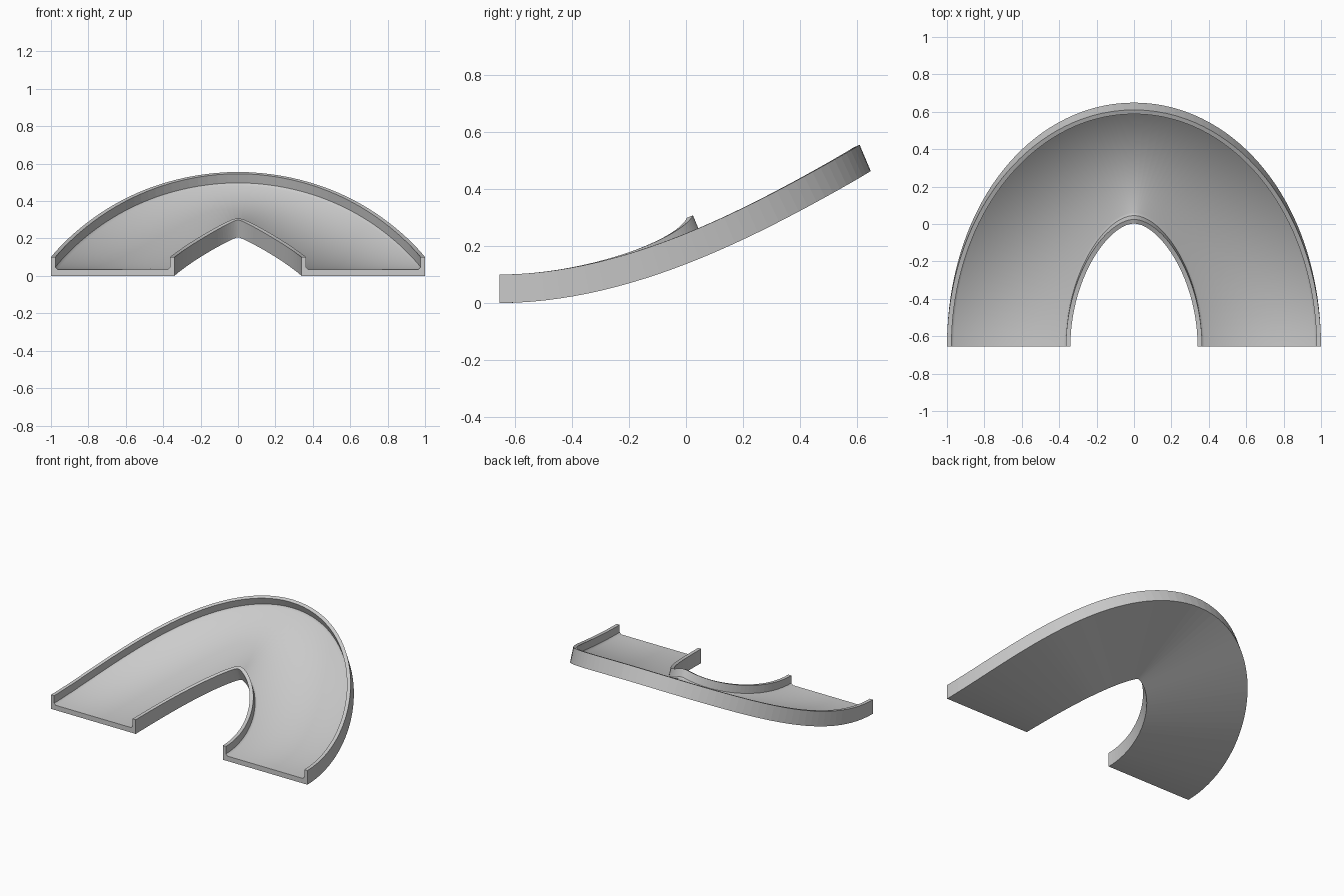
import bpy, bmesh, math
from mathutils import Vector, Quaternion

cube = bpy.data.objects.get("Cube")
if cube:
    bpy.data.objects.remove(cube, do_unlink=True)

SEGMENTS = 72
PATH_X, PATH_Y, START_Y = 0.67, 1.0, -0.655   # half-ellipse centre line
RISE, BANK = 0.335, math.radians(22.9)        # height and tilt at the bend
HALF, WALL_H, WALL_T = 0.33, 0.10, 0.024      # cross-section
FLOOR, FILLET = 0.035, 0.012

grey = bpy.data.materials.new("Light grey")
grey.use_nodes = True
grey.diffuse_color = (0.6, 0.6, 0.6, 1)
grey.node_tree.nodes["Principled BSDF"].inputs["Base Color"].default_value = grey.diffuse_color


def centre(t):
    """Point of the centre line and its ease-in, ease-out rise factor."""
    s = 1 - abs(1 - t / (math.pi / 2))
    ease = s * s * (3 - 2 * s)
    return Vector((PATH_X * math.cos(t), START_Y + PATH_Y * math.sin(t), RISE * ease)), ease


def frame(t):
    """Banked outward and up directions, square to the path."""
    point, ease = centre(t)
    flat = Vector((-PATH_X * math.sin(t), PATH_Y * math.cos(t), 0))
    step = 0.001
    lo, hi = max(t - step, 0), min(t + step, math.pi)
    tangent = flat.copy()
    tangent.z = (centre(hi)[0].z - centre(lo)[0].z) / (hi - lo)
    tangent.normalize()
    out = Vector((flat.y, -flat.x, 0)).normalized()
    out = Quaternion(tangent, -BANK * ease) @ out
    return point, out, out.cross(tangent)


# Channel cross-section: one side, then its mirror
inner = HALF - WALL_T
side = [(HALF, 0), (HALF, WALL_H), (inner, WALL_H),
        (inner, FLOOR + FILLET), (inner - FILLET, FLOOR)]
profile = side + [(-x, z) for x, z in reversed(side)]
SMOOTH = {3, 4, 5}   # floor and its fillets

# Sweep the section along the path
bm = bmesh.new()
rings = []
for i in range(SEGMENTS + 1):
    point, out, up = frame(math.pi * i / SEGMENTS)
    if up.z < 0:
        up = -up
    rings.append([bm.verts.new(point + out * x + up * z) for x, z in profile])

count = len(profile)
for a, b in zip(rings, rings[1:]):
    for j in range(count):
        k = (j + 1) % count
        face = bm.faces.new((a[j], a[k], b[k], b[j]))
        face.smooth = j in SMOOTH

# End caps
bm.faces.new(rings[0])
bm.faces.new(rings[-1])
bmesh.ops.recalc_face_normals(bm, faces=bm.faces)

mesh = bpy.data.meshes.new("banked_track")
bm.to_mesh(mesh)
bm.free()
mesh.materials.append(grey)
track = bpy.data.objects.new("banked_track", mesh)
bpy.context.collection.objects.link(track)
